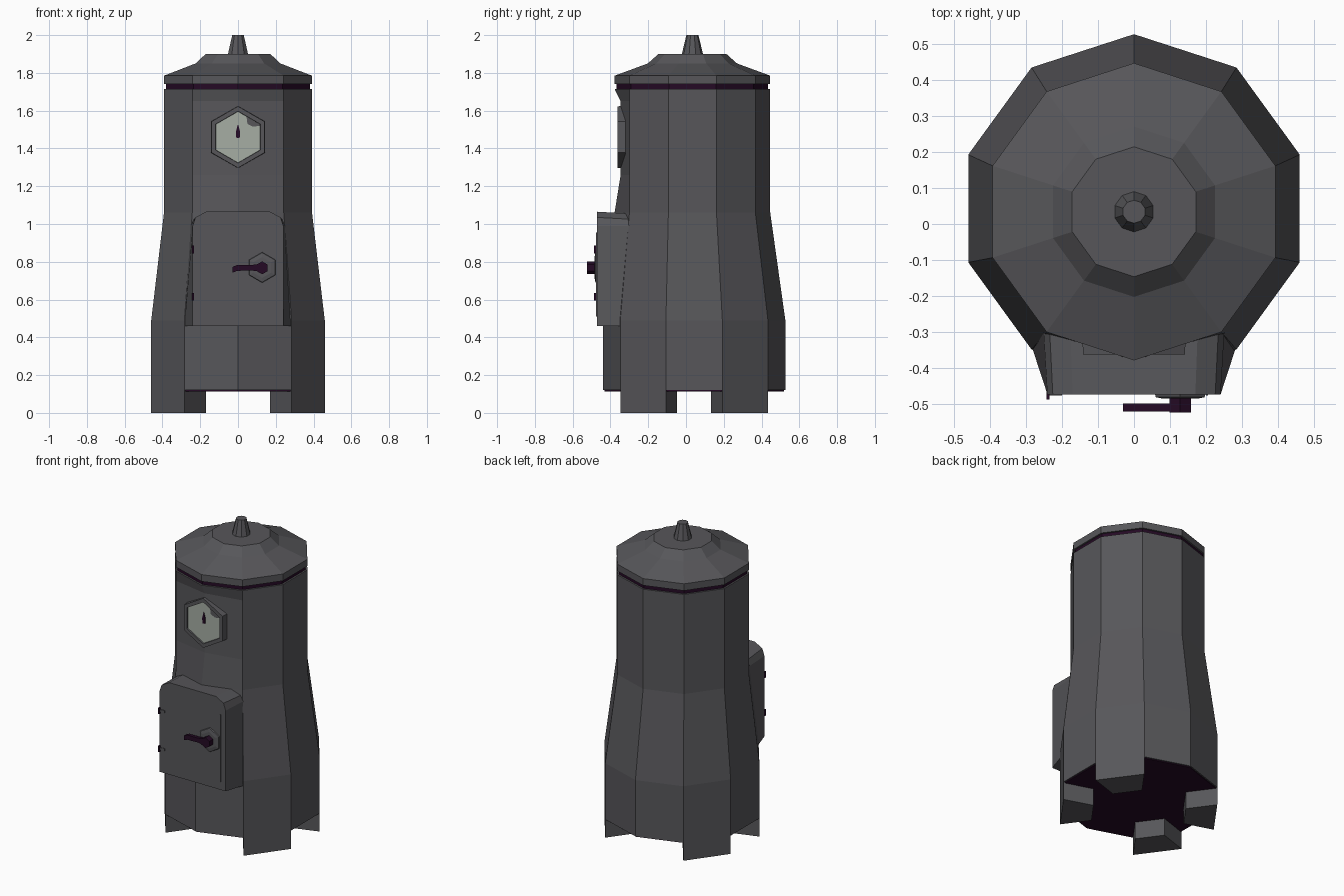
import bpy, bmesh, math

if "Cube" in bpy.data.objects:
    bpy.data.objects.remove(bpy.data.objects["Cube"])


def material(name, rgb):
    m = bpy.data.materials.new(name)
    m.diffuse_color = (*rgb, 1)
    m.use_nodes = True
    m.node_tree.nodes["Principled BSDF"].inputs["Base Color"].default_value = m.diffuse_color
    return m


IRON = material("iron_grey", (0.095, 0.094, 0.102))
DARK = material("dark_purple", (0.018, 0.003, 0.018))
GLASS = material("pale_glass", (0.38, 0.42, 0.37))


def loft(name, rings, mat):
    """Join equal-length point rings into a closed flat-shaded solid."""
    bm = bmesh.new()
    vs = [[bm.verts.new(p) for p in r] for r in rings]
    n = len(rings[0])
    for a, b in zip(vs, vs[1:]):
        for i in range(n):
            j = (i + 1) % n
            bm.faces.new((a[i], a[j], b[j], b[i]))
    bm.faces.new(vs[0][::-1])
    bm.faces.new(vs[-1])
    bmesh.ops.recalc_face_normals(bm, faces=bm.faces)
    me = bpy.data.meshes.new(name)
    bm.to_mesh(me)
    bm.free()
    me.materials.append(mat)
    ob = bpy.data.objects.new(name, me)
    bpy.context.collection.objects.link(ob)
    return ob


def decagon(z, r, cy=0.034):
    return [(r * math.sin(math.radians(36 * k)), cy + r * math.cos(math.radians(36 * k)), z)
            for k in range(10)]


def plate(name, outline, y0, y1, mat):
    """Extrude an x/z outline along y."""
    return loft(name, [[(x, y, z) for x, z in outline] for y in (y0, y1)], mat)


def hexagon(cx, cz, r):
    return [(cx + r * math.sin(math.radians(60 * k)), cz + r * math.cos(math.radians(60 * k)))
            for k in range(6)]


def rect(x0, x1, z0, z1):
    return [(x0, z0), (x1, z0), (x1, z1), (x0, z1)]


# Body: ten-sided shell, front edge pushed in behind the gauge
rings = [decagon(0.12, 0.483, 0.043), decagon(0.49, 0.483, 0.043), decagon(1.06, 0.412),
         decagon(1.26, 0.412), decagon(1.65, 0.412), decagon(1.715, 0.412)]
for r in rings[3:5]:
    r[5] = (0, -0.346, r[5][2])
body = loft("boiler_body", rings, IRON)

# Dark underside and groove below the lid
loft("underside", [decagon(0.114, 0.475, 0.043), decagon(0.122, 0.475, 0.043)], DARK)
loft("lid_groove", [decagon(1.70, 0.401), decagon(1.75, 0.401)], DARK)

# Lid and knob
loft("lid", [decagon(1.74, 0.412), decagon(1.785, 0.412), decagon(1.85, 0.236),
             decagon(1.90, 0.18)], IRON)
loft("lid_knob", [decagon(1.895, 0.057), decagon(2.0, 0.032)], IRON)

# Four legs under the diagonal sides
for i, k in enumerate((1, 3, 6, 8)):
    levels = []
    for z in (0, 0.125):
        out, inn = decagon(z, 0.483, 0.043), decagon(z, 0.483 * 0.6, 0.043)
        levels.append([out[k], out[k + 1], inn[k + 1], inn[k]])
    loft(f"leg_{i + 1}", levels, IRON)

# Firebox door housing, flaring back into the body
half = [(0.24, 0.46), (0.24, 0.99), (0.225, 1.035), (0.17, 1.065)]
front = half + [(-x, z) for x, z in half[::-1]]
back = []
for x, z in front:
    t = min(1, (z - 0.46) / 0.55)
    back.append((x * (1.18 - 0.14 * t), -0.34 + 0.05 * t, z - 0.01 * (z > 1)))
loft("door_housing", [[(x, -0.472, z) for x, z in front], back], IRON)
plate("door_seam", rect(0.199, 0.205, 0.51, 0.955), -0.468, -0.476, IRON)

# Hinges
for i, z in enumerate((0.615, 0.865)):
    plate(f"hinge_pin_{i + 1}", rect(-0.243, -0.234, z - 0.02, z + 0.02), -0.465, -0.486, DARK)
    plate(f"hinge_strap_{i + 1}", rect(-0.24, -0.20, z - 0.008, z + 0.008), -0.465, -0.476, IRON)

# Latch plate and handle
loft("latch_plate", [[(x, -0.468, z) for x, z in hexagon(0.128, 0.77, 0.082)],
                     [(x, -0.48, z) for x, z in hexagon(0.128, 0.77, 0.078)],
                     [(x, -0.484, z) for x, z in hexagon(0.128, 0.77, 0.055)]], IRON)
plate("handle_hub", hexagon(0.128, 0.768, 0.034), -0.48, -0.523, DARK)
plate("handle_bar", [(-0.03, 0.742), (-0.005, 0.752), (0.07, 0.754), (0.13, 0.747),
                     (0.13, 0.79), (0.07, 0.783), (-0.005, 0.783), (-0.03, 0.772)],
      -0.498, -0.52, DARK)

# Gauge: hexagonal rim, glass, needle and soot patch
GZ = 1.46
loft("gauge_rim", [[(x, y, z) for x, z in hexagon(0, GZ, r)] for y, r in
                   ((-0.32, 0.165), (-0.362, 0.163), (-0.362, 0.137), (-0.350, 0.135))], IRON)
plate("gauge_glass", hexagon(0, GZ, 0.136), -0.349, -0.353, GLASS)
plate("gauge_needle", [(-0.009, 1.455), (0.009, 1.455), (0.011, 1.49), (0, 1.53), (-0.011, 1.49)],
      -0.352, -0.357, DARK)
plate("gauge_patch", [(0.045, 1.568), (0.05, 1.53), (0.08, 1.515), (0.116, 1.52), (0.116, 1.528)],
      -0.352, -0.355, IRON)
